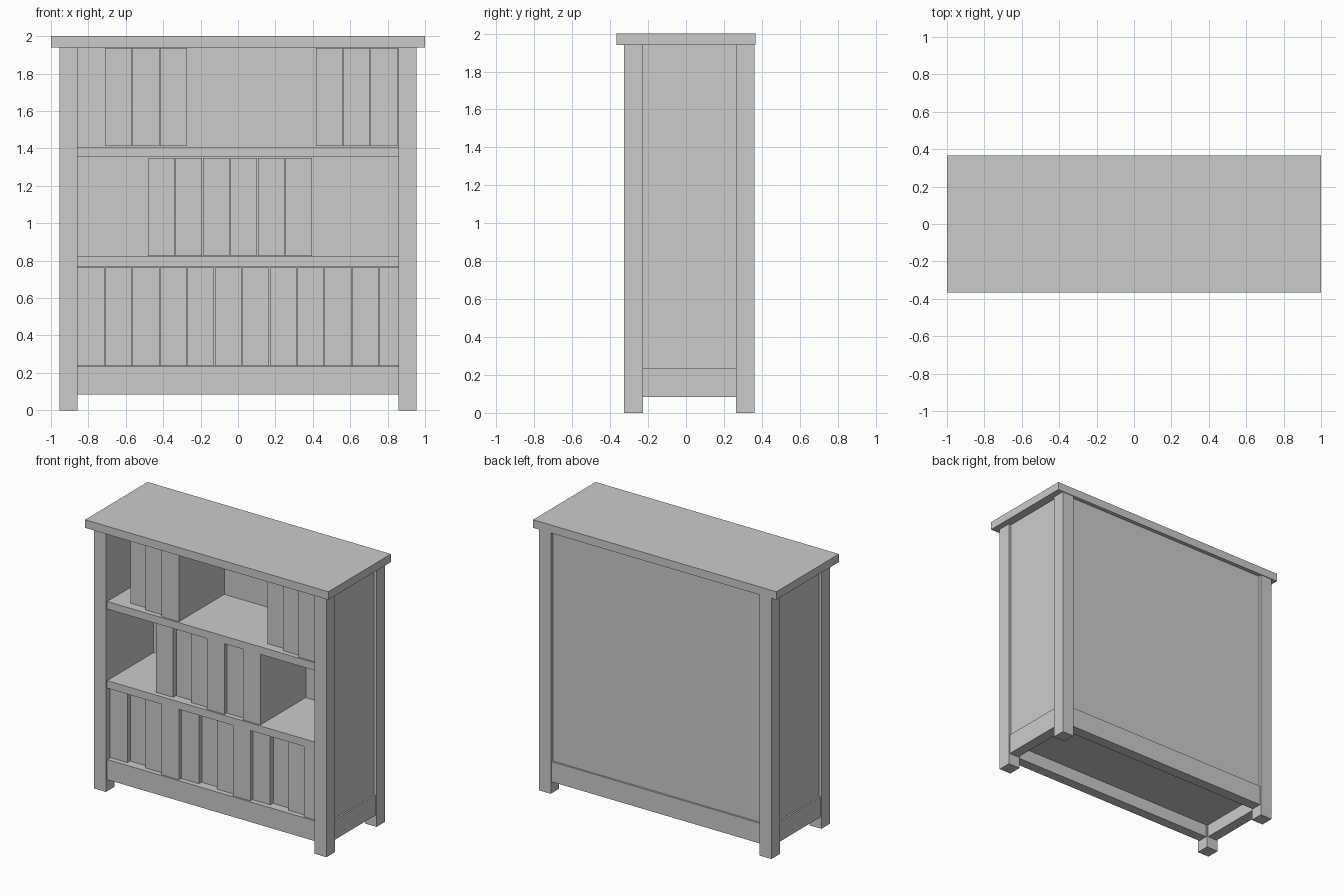
import bpy

if "Cube" in bpy.data.objects:
    bpy.data.objects.remove(bpy.data.objects["Cube"])


def box(name, x0, x1, y0, y1, z0, z1):
    """Axis-aligned box given by its limits."""
    bpy.ops.mesh.primitive_cube_add(
        size=1, location=((x0 + x1) / 2, (y0 + y1) / 2, (z0 + z1) / 2))
    ob = bpy.context.object
    ob.name = name
    ob.scale = (x1 - x0, y1 - y0, z1 - z0)
    bpy.ops.object.transform_apply(location=False, rotation=False, scale=True)
    return ob


def side_box(name, x0, x1, *rest):
    """A box on the right and its mirror twin on the left."""
    box(name + "_right", x0, x1, *rest)
    box(name + "_left", -x1, -x0, *rest)


INNER, OUTER = 0.858, 0.955      # leg limits in x
BACK = 0.235                     # inner face of the back panel
RAIL_LOW, RAIL_TOP, TOP_LOW = 0.085, 0.235, 1.94

# Top board and legs
box("top_board", -1, 1, -0.367, 0.367, TOP_LOW, 2.0)
side_box("front_leg", INNER, OUTER, -0.326, -0.226, 0, TOP_LOW)
side_box("back_leg", INNER, OUTER, 0.263, 0.362, 0, TOP_LOW)

# Recessed panels
side_box("side_panel", INNER, 0.935, -0.226, 0.263, RAIL_TOP, TOP_LOW)
box("back_panel", -INNER, INNER, BACK, 0.338, RAIL_TOP, TOP_LOW)

# Lower rails, slightly proud of the panels
side_box("side_rail", INNER + 0.01, OUTER - 0.008, -0.226, 0.263, RAIL_LOW, RAIL_TOP)
box("front_rail", -INNER, INNER, -0.31, -0.235, RAIL_LOW, RAIL_TOP)
box("back_rail", -INNER, INNER, 0.272, 0.352, RAIL_LOW, RAIL_TOP)

# Bottom board and shelves
box("bottom_board", -INNER - 0.01, INNER + 0.01, -0.235, 0.272, 0.18, RAIL_TOP)
for i, z in enumerate((0.765, 1.353)):
    box(f"shelf_{i + 1}", -INNER, INNER, -0.31, BACK, z, z + 0.056)

# Books: (first left edge, count, base height, first step of the depth cycle)
PITCH, WIDTH = 0.1467, 0.143
FRONTS = (-0.278, -0.247, -0.278, -0.303)
rows = (
    (-0.857, 12, 0.238, 0),
    (-0.481, 4, 0.824, 0),
    (-0.481 + 4 * PITCH, 2, 0.824, 2),
    (-0.857 + PITCH, 3, 1.412, 1),
    (0.416, 3, 1.412, 1),
)
for r, (x, count, z, phase) in enumerate(rows):
    for i in range(count):
        x0 = x + i * PITCH
        box(f"book_{r + 1}_{i + 1}", x0, min(x0 + WIDTH, 0.857),
            FRONTS[(i + phase) % 4], BACK - 0.003, z, z + 0.526)
